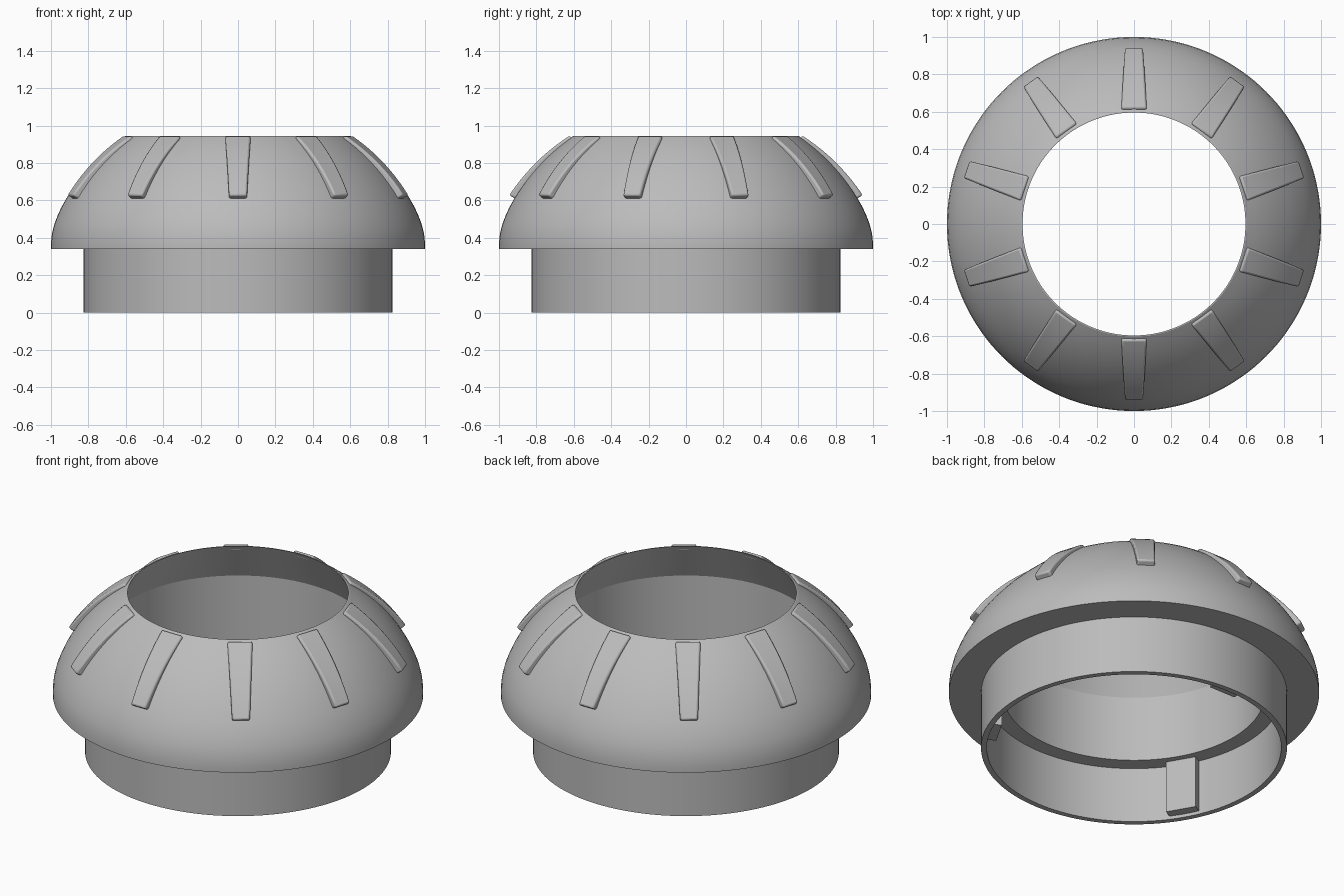
import bpy
import bmesh
from math import sin, cos, radians, asin, degrees
from mathutils import Vector, Matrix

if "Cube" in bpy.data.objects:
    bpy.data.objects.remove(bpy.data.objects["Cube"], do_unlink=True)

grey = bpy.data.materials.new("plain_grey")
grey.use_nodes = True
COLOUR = (0.5, 0.5, 0.5, 1)
grey.diffuse_color = COLOUR
grey.node_tree.nodes["Principled BSDF"].inputs["Base Color"].default_value = COLOUR

# The dome is part of a sphere on the z axis
DOME_R, DOME_Z = 1.07, 0.06


def dome_point(angle, offset=0.0):
    """Radius and height on the dome, angle in degrees from the top."""
    a = radians(angle)
    return (DOME_R + offset) * sin(a), DOME_Z + (DOME_R + offset) * cos(a)


def finish(name, bm, bevel=0.0):
    bmesh.ops.recalc_face_normals(bm, faces=bm.faces)
    mesh = bpy.data.meshes.new(name)
    bm.to_mesh(mesh)
    bm.free()
    mesh.materials.append(grey)
    obj = bpy.data.objects.new(name, mesh)
    bpy.context.collection.objects.link(obj)
    bpy.ops.object.select_all(action='DESELECT')
    obj.select_set(True)
    bpy.context.view_layer.objects.active = obj
    bpy.ops.object.shade_smooth_by_angle(angle=radians(20))
    if bevel:
        mod = obj.modifiers.new("rounded_edges", 'BEVEL')
        mod.width = bevel
        mod.segments = 2
        mod.limit_method = 'ANGLE'
        mod.angle_limit = radians(40)
    return obj


def revolve(name, profile, steps=144):
    """Turn a closed (radius, height) outline about the z axis."""
    bm = bmesh.new()
    verts = [bm.verts.new((0, -r, z)) for r, z in profile]
    edges = [bm.edges.new((verts[i - 1], verts[i])) for i in range(len(verts))]
    bmesh.ops.spin(bm, geom=verts + edges, cent=(0, 0, 0), axis=(0, 0, 1),
                   angle=radians(360), steps=steps)
    bmesh.ops.remove_doubles(bm, verts=bm.verts, dist=1e-4)
    return finish(name, bm)


def swept_block(name, sections, azimuth, bevel=0.0):
    """Join four-cornered sections, then turn the block to its azimuth."""
    bm = bmesh.new()
    rings = [[bm.verts.new(p) for p in s] for s in sections]
    for a, b in zip(rings, rings[1:]):
        for i in range(4):
            bm.faces.new((a[i - 1], a[i], b[i], b[i - 1]))
    bm.faces.new(rings[0])
    bm.faces.new(rings[-1])
    bmesh.ops.transform(bm, matrix=Matrix.Rotation(radians(azimuth), 4, 'Z'), verts=bm.verts)
    return finish(name, bm, bevel)


# Hollow shell: collar, flange, dome, open top and stepped inside
top_angle = degrees(asin(0.602 / DOME_R))
dome = [dome_point(62 + (top_angle - 62) * i / 10) for i in range(11)]
collar = [(0.795, 0), (0.826, 0), (0.826, 0.34)]
flange = [(1, 0.34), (1, 0.37), (0.995, 0.42), (0.983, 0.47), (0.964, 0.52)]
inside = [(0.596, 0.945), (0.705, 0.72), (0.705, 0.33), (0.795, 0.33)]
revolve("domed_shell", collar + flange + dome + inside)

# Raised tapered ribs around the dome
RIBS, STEPS = 10, 10
rib_sections = []
for i in range(STEPS + 1):
    t = i / STEPS
    angle = 35 + 24 * t
    half = 0.068 - 0.02 * t
    r_in, z_in = dome_point(angle, -0.02)
    r_out, z_out = dome_point(angle, 0.012 + 0.02 * t)
    rib_sections.append([Vector((r_in, -half, z_in)), Vector((r_in, half, z_in)),
                         Vector((r_out, half, z_out)), Vector((r_out, -half, z_out))])
for k in range(RIBS):
    swept_block(f"dome_rib_{k + 1}", rib_sections, -90 + k * 360 / RIBS, bevel=0.01)

# Locking lugs on the inside of the collar
lug_sections = [[(0.74, -0.085, z), (0.74, 0.085, z), (0.80, 0.085, z), (0.80, -0.085, z)]
                for z in (0.02, 0.332)]
for k in range(3):
    swept_block(f"collar_lug_{k + 1}", lug_sections, 90 + k * 120)
